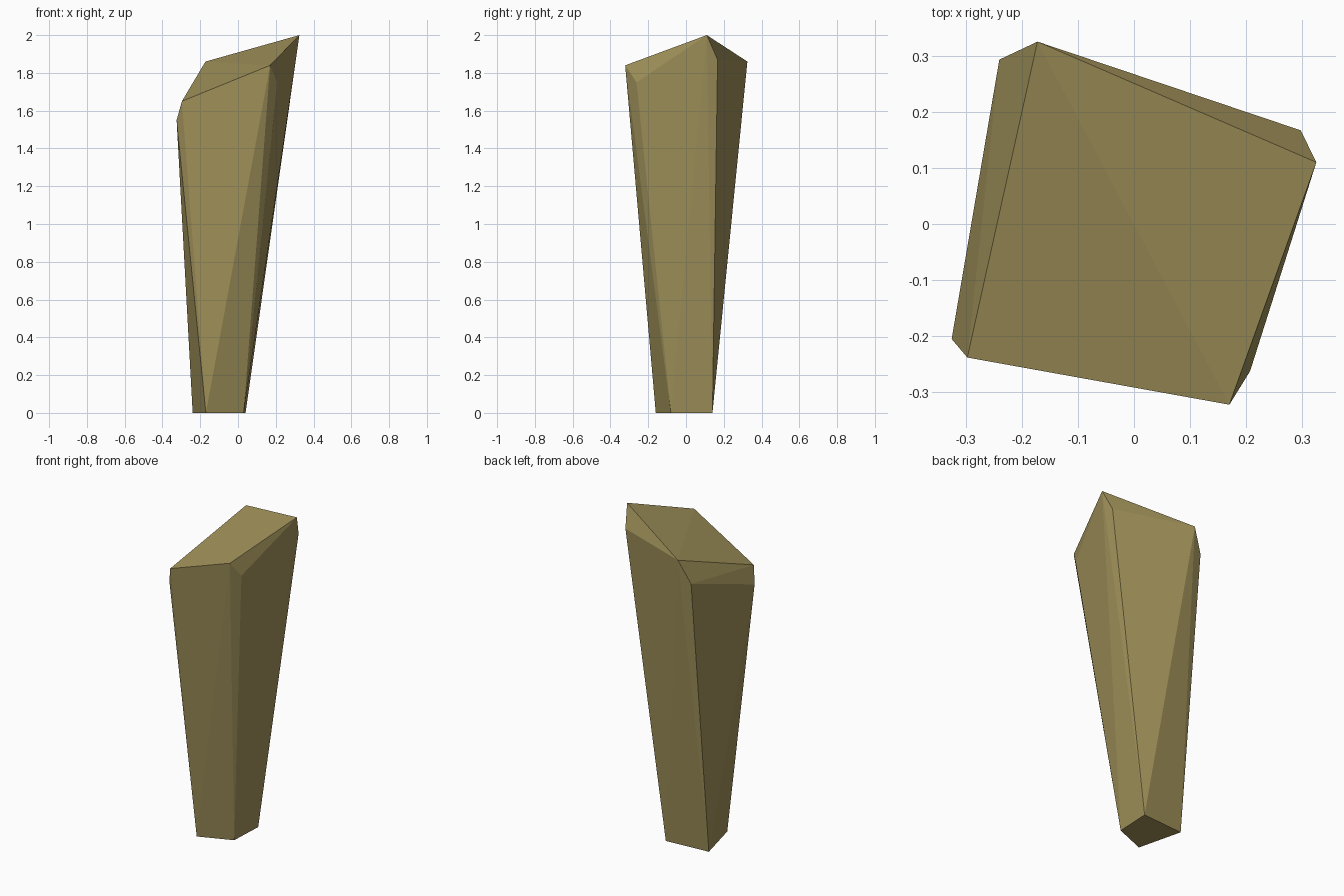
import bpy
import bmesh

if "Cube" in bpy.data.objects:
    bpy.data.objects.remove(bpy.data.objects["Cube"])

# Olive stone colour
stone = bpy.data.materials.new("olive_stone")
stone.diffuse_color = (0.36, 0.29, 0.105, 1.0)
stone.use_nodes = True
stone.node_tree.nodes["Principled BSDF"].inputs["Base Color"].default_value = stone.diffuse_color

# Narrow foot, chipped shoulder and slanted crown of the shard
foot = [(-0.24, 0.12, 0), (-0.17, -0.16, 0), (0.03, -0.08, 0), (0.04, 0.14, 0)]
shoulder = [(-0.24, 0.293, 1.72), (-0.325, -0.205, 1.55),
            (0.207, -0.262, 1.75), (0.297, 0.167, 1.87)]
crown = [(-0.172, 0.325, 1.86), (-0.297, -0.238, 1.65),
         (0.17, -0.322, 1.84), (0.325, 0.11, 2.0)]

# Faceted solid wrapped around the three rings
bm = bmesh.new()
for point in foot + shoulder + crown:
    bm.verts.new(point)
bmesh.ops.convex_hull(bm, input=bm.verts[:])
bmesh.ops.recalc_face_normals(bm, faces=bm.faces[:])

mesh = bpy.data.meshes.new("stone_shard")
bm.to_mesh(mesh)
bm.free()
mesh.materials.append(stone)
shard = bpy.data.objects.new("stone_shard", mesh)
bpy.context.collection.objects.link(shard)
